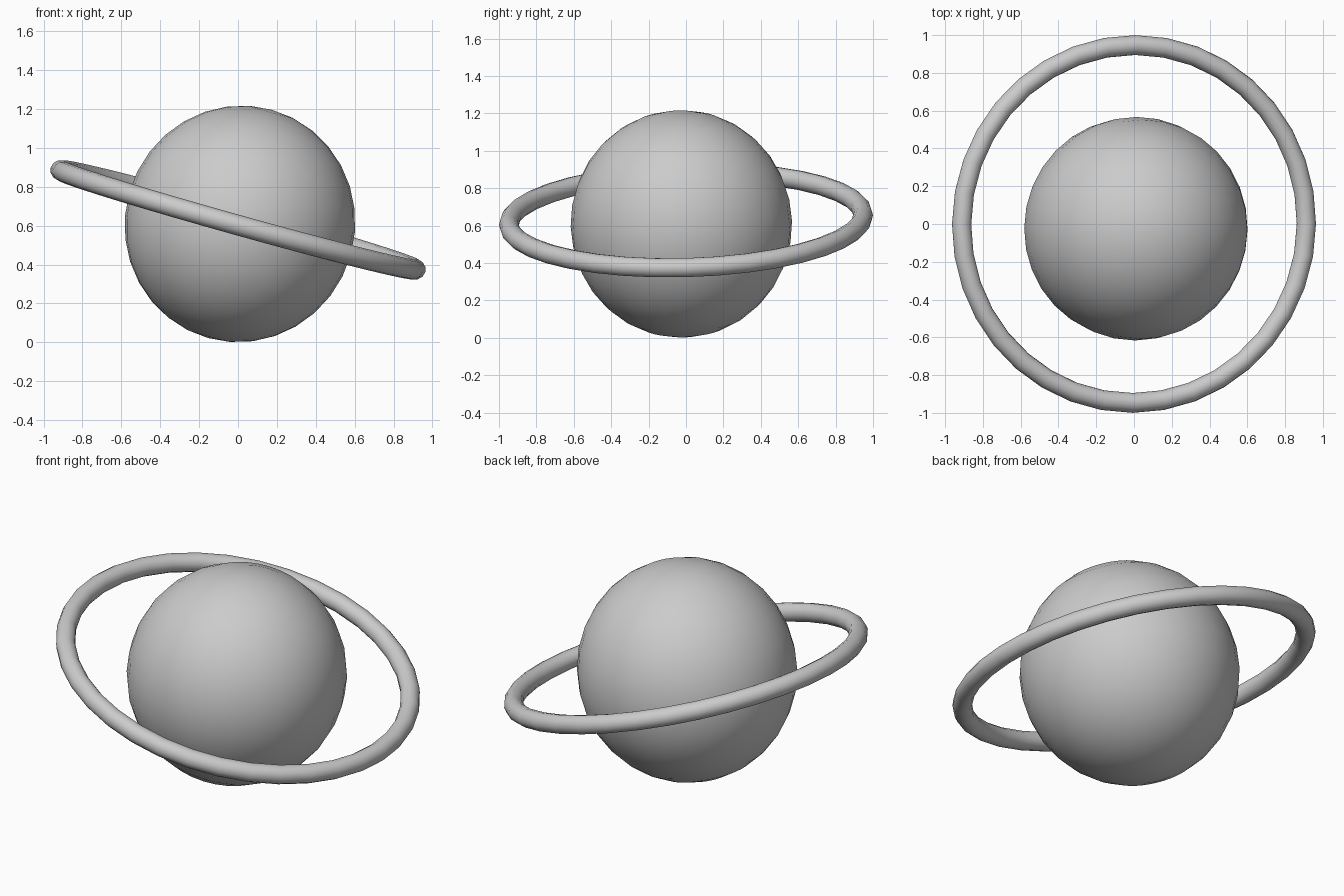
import bpy
from math import radians

if "Cube" in bpy.data.objects:
    bpy.data.objects.remove(bpy.data.objects["Cube"])

TILT = (radians(1.6), radians(15.6), 0)


def smooth(obj, name):
    obj.name = name
    bpy.ops.object.transform_apply(location=False, rotation=True, scale=True)
    bpy.ops.object.shade_smooth()


# Globe, slightly taller along its tilted axis
bpy.ops.mesh.primitive_uv_sphere_add(segments=32, ring_count=16, radius=0.592,
                                     location=(0.01, -0.025, 0.609), rotation=TILT)
globe = bpy.context.object
globe.scale = (1, 1, 1.03)
smooth(globe, "globe")

# Round ring encircling the globe on the same tilt
bpy.ops.mesh.primitive_torus_add(major_segments=36, minor_segments=12,
                                 major_radius=0.9475, minor_radius=0.0525,
                                 location=(0, 0, 0.63), rotation=TILT)
smooth(bpy.context.object, "ring")
